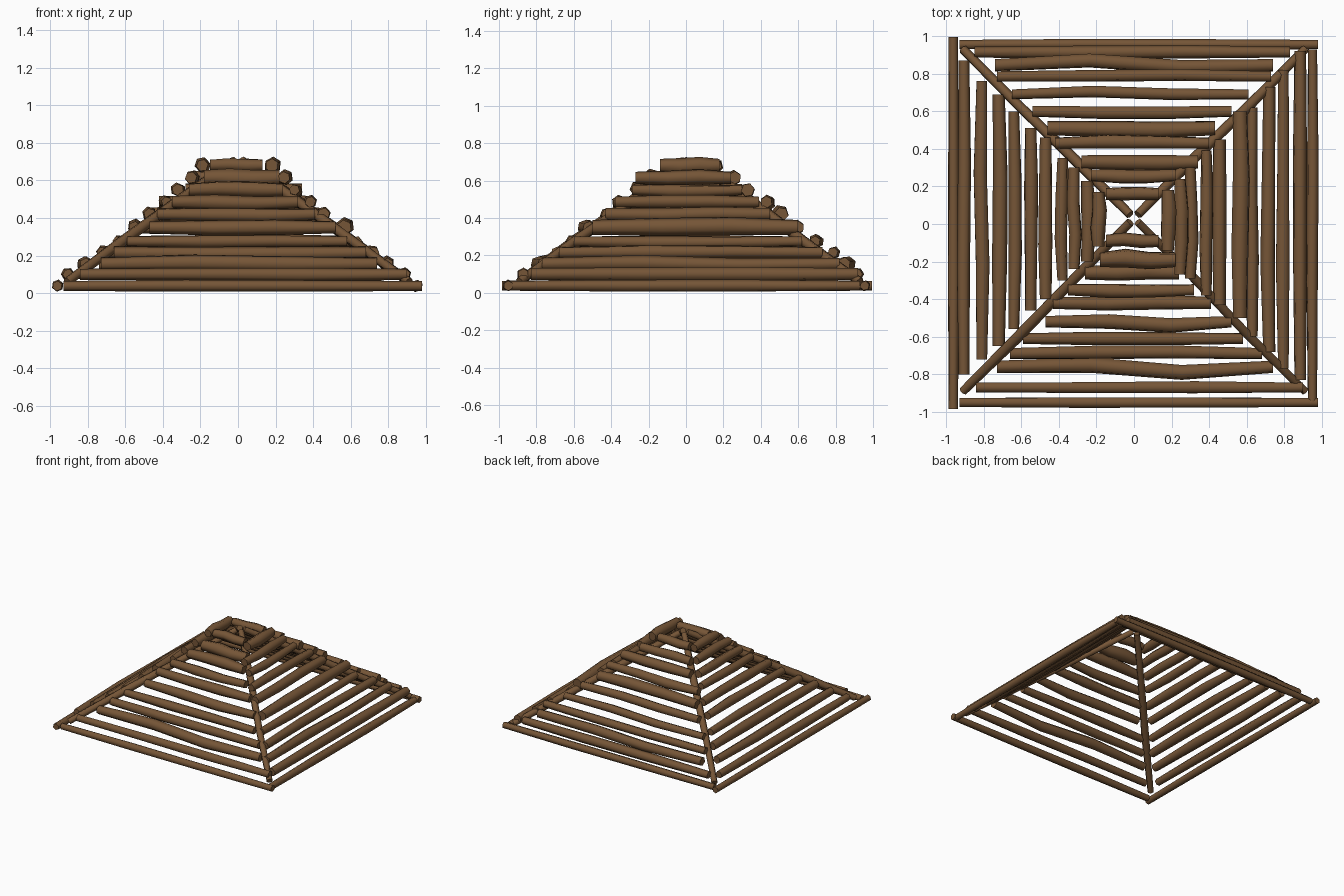
import bpy, bmesh, math, random
from mathutils import Vector

if "Cube" in bpy.data.objects:
    bpy.data.objects.remove(bpy.data.objects["Cube"])

rng = random.Random(11)
wood = bpy.data.materials.new("brown_wood")
wood.diffuse_color = (0.18, 0.092, 0.038, 1)
wood.use_nodes = True
wood.node_tree.nodes["Principled BSDF"].inputs["Base Color"].default_value = wood.diffuse_color


def make_log(name, a, b, r, wobble=0.01, bend=None, sides=6):
    """Rough six-sided log from a to b; bend is (station, offset vector)."""
    a, b = Vector(a), Vector(b)
    axis = (b - a).normalized()
    side = axis.cross(Vector((0, 0, 1))).normalized()
    up = side.cross(axis)
    turn = rng.uniform(0, math.pi / 3)
    bm = bmesh.new()
    rings = []
    for i, t in enumerate((0, 0.34, 0.67, 1)):
        end = i in (0, 3)
        c = a.lerp(b, t)
        if bend and bend[0] == i:
            c += Vector(bend[1])
        elif not end:
            c += side * rng.uniform(-wobble, wobble) + up * rng.uniform(-wobble, wobble) * 0.7
        k = r * (0.95 if end else rng.uniform(1.05, 1.22))
        ring = []
        for j in range(sides):
            ang = turn + j * 2 * math.pi / sides
            ring.append(bm.verts.new(c + side * k * math.cos(ang) + up * k * math.sin(ang)))
        rings.append(ring)
    for p, q in zip(rings, rings[1:]):
        for j in range(sides):
            n = (j + 1) % sides
            bm.faces.new((p[j], p[n], q[n], q[j]))
    bm.faces.new(rings[0][::-1])
    bm.faces.new(rings[-1])
    bmesh.ops.recalc_face_normals(bm, faces=bm.faces)
    me = bpy.data.meshes.new(name)
    bm.to_mesh(me)
    bm.free()
    me.materials.append(wood)
    ob = bpy.data.objects.new(name, me)
    bpy.context.collection.objects.link(ob)
    bpy.ops.object.select_all(action='DESELECT')
    ob.select_set(True)
    bpy.context.view_layer.objects.active = ob
    bpy.ops.object.shade_smooth_by_angle(angle=math.radians(65))


# Rows of each slope, eave to top: distance out, start, end, optional radius
front = [(-.95, -.93, .98, .028), (-.87, -.84, .90, .031), (-.76, -.73, .74, .036),
         (-.69, -.66, .68), (-.61, -.59, .58, .03), (-.52, -.47, .52), (-.42, -.43, .41),
         (-.35, -.35, .32), (-.26, -.26, .24, .038), (-.19, -.18, .22, .043), (-.09, -.15, .13)]
back = [(.955, -.93, .98, .027), (.915, -.85, .83, .03), (.845, -.74, .74, .037),
        (.785, -.73, .73, .03), (.69, -.65, .61, .03), (.60, -.54, .52), (.51, -.46, .43, .04),
        (.43, -.42, .40), (.33, -.28, .34, .038), (.26, -.23, .22, .037), (.16, -.15, .13)]
left = [(-.962, -.985, .995, .028), (-.905, -.80, .87, .03), (-.81, -.72, .76), (-.72, -.65, .69),
        (-.64, -.56, .60, .03), (-.55, -.46, .51), (-.47, -.40, .46), (-.38, -.30, .35, .03),
        (-.32, -.24, .30), (-.25, -.20, .23), (-.19, -.12, .17)]
right = [(.95, -.95, .93, .027), (.885, -.83, .92), (.795, -.77, .82), (.72, -.68, .73),
         (.63, -.60, .62, .03), (.565, -.50, .60, .042), (.455, -.43, .45, .036),
         (.385, -.38, .39, .031), (.30, -.29, .30, .03), (.245, -.27, .24), (.18, -.14, .18, .038)]
heights = (.038, .1, .155, .215, .275, .35, .42, .485, .55, .615, .68)

# Logs with a marked bow
bows = {("front", 2): (2, (0, -.03, 0)), ("front", 5): (2, (0, -.02, 0)),
        ("back", 2): (1, (0, .025, 0)), ("back", 4): (1, (0, .015, 0))}

for name, rows, along_x in (("front", front, True), ("back", back, True),
                            ("left", left, False), ("right", right, False)):
    for i, ((off, lo, hi, *rad), z) in enumerate(zip(rows, heights)):
        r = rad[0] if rad else 0.034
        a, b = ((lo, off, z), (hi, off, z)) if along_x else ((off, lo, z), (off, hi, z))
        make_log(f"{name}_slope_log_{i + 1}", a, b, r, 0.003 if i < 2 else 0.01,
                 bows.get((name, i)))

# Hip poles from the corners to the peak
for sx in (-1, 1):
    for sy in (-1, 1):
        make_log(f"hip_pole_{'left' if sx < 0 else 'right'}_{'front' if sy < 0 else 'back'}",
                 (sx * 0.91, 0.02 + sy * 0.91, 0.06), (sx * 0.02, 0.03 + sy * 0.02, 0.705),
                 0.025, 0.006)
